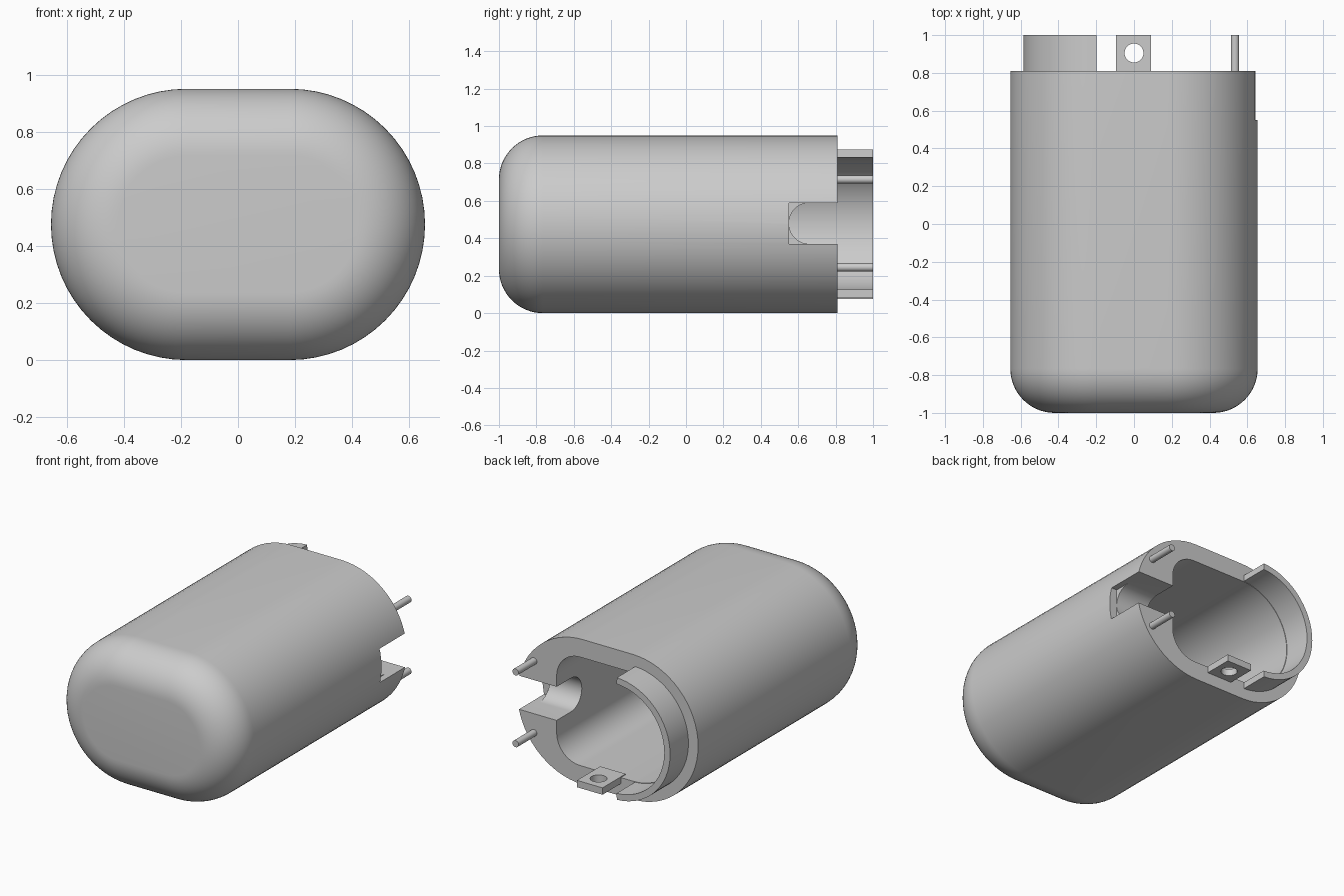
import bpy, bmesh
from math import sin, cos, radians, pi

if "Cube" in bpy.data.objects:
    bpy.data.objects.remove(bpy.data.objects["Cube"])

grey = bpy.data.materials.new("plain grey")
grey.use_nodes = True
grey.diffuse_color = (0.6, 0.6, 0.6, 1)
grey.node_tree.nodes["Principled BSDF"].inputs["Base Color"].default_value = (0.6, 0.6, 0.6, 1)

MID = 0.475   # height of the long axis
BACK = 0.81   # rear rim of the shell


def arc(cx, cz, r, a0, a1, n=32):
    steps = [radians(a0 + (a1 - a0) * i / n) for i in range(n + 1)]
    return [(cx + r * cos(a), cz + r * sin(a)) for a in steps]


def stadium(r):
    return arc(0.18, MID, r, -90, 90) + arc(-0.18, MID, r, 90, 270)


def loft(name, rings):
    """Skin matching (y, outline) rings and cap both ends."""
    bm = bmesh.new()
    loops = [[bm.verts.new((x, y, z)) for x, z in pts] for y, pts in rings]
    for a, b in zip(loops, loops[1:]):
        for i in range(len(a)):
            j = (i + 1) % len(a)
            bm.faces.new((a[i], a[j], b[j], b[i]))
    bm.faces.new(loops[0])
    bm.faces.new(loops[-1])
    bmesh.ops.recalc_face_normals(bm, faces=bm.faces)
    me = bpy.data.meshes.new(name)
    bm.to_mesh(me)
    bm.free()
    me.materials.append(grey)
    ob = bpy.data.objects.new(name, me)
    bpy.context.collection.objects.link(ob)
    return ob


def prism(name, outline, y0, y1):
    return loft(name, [(y0, outline), (y1, outline)])


def box(name, x, y, z):
    return prism(name, [(x[0], z[0]), (x[1], z[0]), (x[1], z[1]), (x[0], z[1])], *y)


def cylinder(name, r, depth, loc, rot):
    bpy.ops.mesh.primitive_cylinder_add(vertices=48, radius=r, depth=depth, location=loc, rotation=rot)
    ob = bpy.context.object
    ob.name = name
    ob.data.materials.append(grey)
    return ob


def cut(ob, *cutters):
    bpy.ops.object.select_all(action="DESELECT")
    bpy.context.view_layer.objects.active = ob
    ob.select_set(True)
    for c in cutters:
        mod = ob.modifiers.new("cut", "BOOLEAN")
        mod.operation, mod.solver, mod.object = "DIFFERENCE", "EXACT", c
        bpy.ops.object.modifier_apply(modifier=mod.name)
        bpy.data.objects.remove(c)


# Shell: oval tube with a rounded closed front
fillet = 0.235
rings = []
for i in range(17):
    t = i / 16 * pi / 2
    rings.append((-1 + fillet * (1 - sin(t)), stadium(0.475 - fillet * (1 - cos(t)))))
shell = loft("shell", [(BACK, stadium(0.475))] + rings)

# Hollow: half round on one side, rounded corners on the other
hollow = (arc(0.2, MID - 0.185, 0.17, -90, 0, 16) + arc(0.2, MID + 0.185, 0.17, 0, 90, 16)
          + arc(-0.185, MID, 0.355, 90, 270))
cut(shell,
    prism("hollow_cutter", hollow, -0.8, 0.9),
    box("pocket_cutter", (0.6, 0.8), (0.55, 0.9), (0.37, 0.59)),
    box("slot_cutter", (0.2, 0.7), (0.66, 0.95), (0.37, 0.59)),
    cylinder("slot_end_cutter", 0.11, 0.5, (0.45, 0.66, 0.48), (0, pi / 2, 0)))

# Half-round lip standing out of the rear rim
lip = prism("rear_lip", arc(-0.185, MID, 0.4, 92, 268) + arc(-0.185, MID, 0.358, 268, 92), 0.78, 1)

# Screw tab with its hole
tab = box("screw_tab", (-0.095, 0.09), (0.76, 1), (0.08, 0.125))
cut(tab, cylinder("screw_hole_cutter", 0.05, 0.3, (0, 0.905, 0.1), (0, 0, 0)))

# Locating pins
pins = [cylinder(name, 0.022, 0.24, (0.535, 0.88, z), (pi / 2, 0, 0))
        for name, z in (("upper_pin", 0.715), ("lower_pin", 0.245))]

bpy.ops.object.select_all(action="DESELECT")
for ob in [shell, lip, tab] + pins:
    ob.select_set(True)
    bpy.context.view_layer.objects.active = ob
bpy.ops.object.shade_smooth_by_angle(angle=radians(30))
